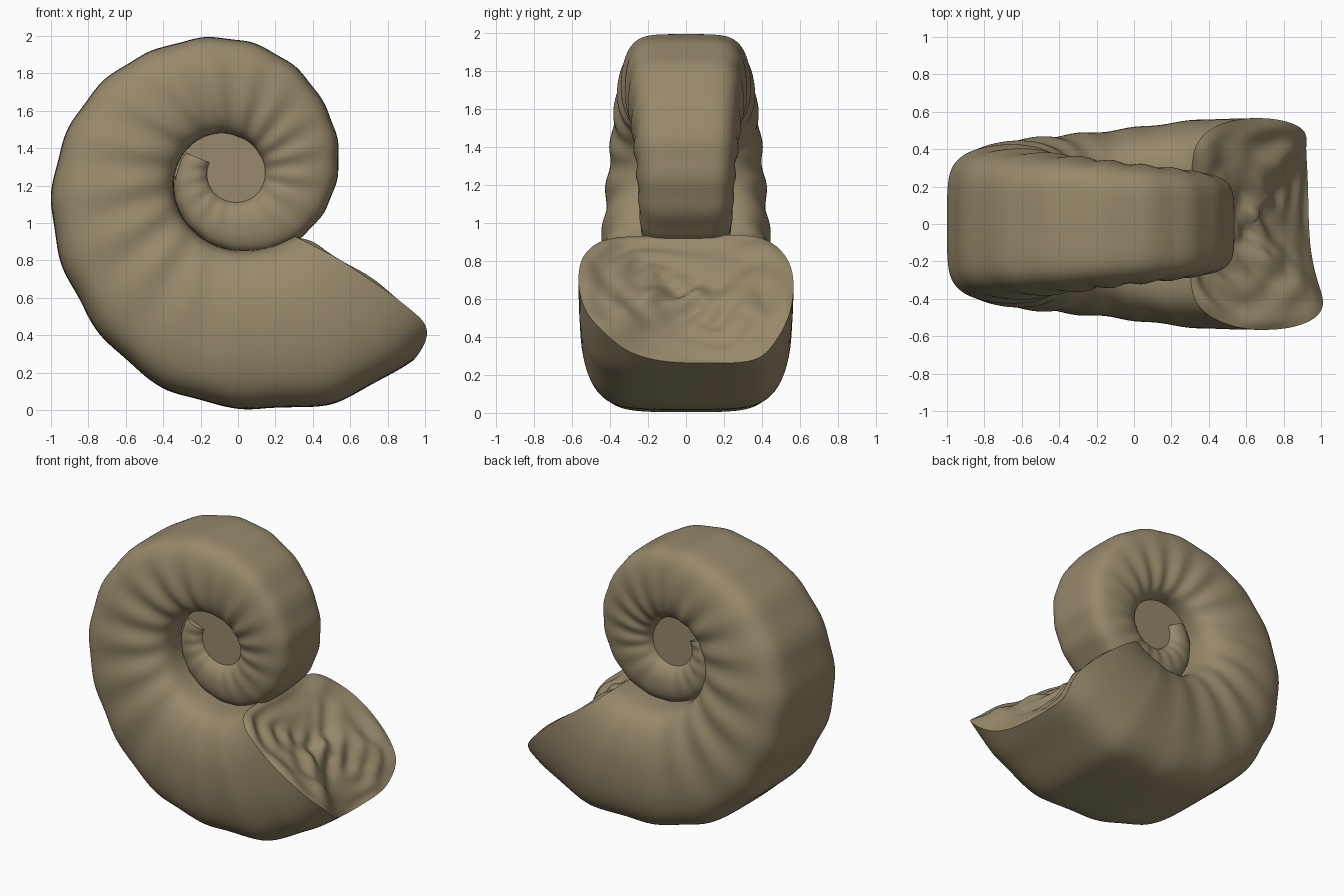
import bpy, bmesh, math, random
from mathutils import Vector, noise

if "Cube" in bpy.data.objects:
    bpy.data.objects.remove(bpy.data.objects["Cube"])

random.seed(4)
CX, CZ = -0.02, 1.27            # spiral axis in the front view

mat = bpy.data.materials.new("fossil tan")
mat.diffuse_color = (0.31, 0.25, 0.145, 1)
mat.use_nodes = True
mat.node_tree.nodes["Principled BSDF"].inputs["Base Color"].default_value = mat.diffuse_color

# Angle back from the aperture side, outer radius, inner radius, half width
WHORL = [(46, 1.375, .467, .57), (67, 1.335, .435, .56), (82, 1.27, .42, .53),
         (106, 1.215, .40, .49), (141, 1.07, .362, .45), (173, .98, .325, .42),
         (207, .875, .28, .385), (240, .768, .235, .355), (276, .70, .19, .32),
         (321, .604, .163, .285), (362, .55, .16, .26), (405, .495, .16, .245),
         (450, .43, .15, .23), (562, .29, .13, .205)]

# Half cross-section: (fraction from inner to outer radius, fraction of half width)
HALF = [(0, .25), (0, .62), (.05, .78), (.14, .89), (.28, .97), (.45, 1.0), (.65, .985),
        (.8, .93), (.9, .85), (.97, .72), (1.0, .53), (1.005, .2)]
PROFILE = [(u, -v) for u, v in HALF] + [(u, v) for u, v in reversed(HALF)]


def whorl_at(a):
    for p, q in zip(WHORL, WHORL[1:]):
        if a <= q[0]:
            t = (a - p[0]) / (q[0] - p[0])
            return [p[i] + (q[i] - p[i]) * t for i in (1, 2, 3)]
    return WHORL[-1][1:]


def clamp(x):
    return max(0, min(1, x))


def ring(a, first=False):
    """One cross-section of the coil, with radial ribs."""
    ro, ri, w = whorl_at(a)
    rib = math.cos(math.radians(a - 46) * 17)
    fade = clamp((a - 60) / 70) * (.5 if a > 380 else 1)
    pts = []
    for u, v in PROFILE:
        side = .026 * math.sin(math.pi * min(1, u + .12)) * fade if u > .01 else 0
        r = ri + (ro - ri) * u + ro * .006 * rib * u * u
        y = w * v * (1 + side * rib)
        ang = -a
        if first:               # broken lip reaches further along the flanks
            if v < 0:
                ang += 7.5 * clamp((-v - .45) / .3) * min(1, u * 4)
            else:
                ang += 4 * clamp((v - .7) / .25) * min(1, u * 4)
            ang += random.uniform(-1, 1)
        ang = math.radians(ang)
        pts.append(Vector((CX + r * math.cos(ang), y, CZ + r * math.sin(ang))))
    return pts


def finish(bm, name, level):
    me = bpy.data.meshes.new(name)
    bm.to_mesh(me)
    bm.free()
    for p in me.polygons:
        p.use_smooth = True
    me.materials.append(mat)
    ob = bpy.data.objects.new(name, me)
    bpy.context.collection.objects.link(ob)
    if level:
        sub = ob.modifiers.new("smooth", 'SUBSURF')
        sub.levels = sub.render_levels = level
    return ob


def bridge(bm, a, b):
    n = len(a)
    for i in range(n):
        bm.faces.new((a[i], a[(i + 1) % n], b[(i + 1) % n], b[i]))


# Coiled shell
rim = ring(46, True)
bm = bmesh.new()
prev = [bm.verts.new(p) for p in rim]
for k in range(1, 173):
    cur = [bm.verts.new(p) for p in ring(46 + k * 3)]
    bridge(bm, prev, cur)
    prev = cur
end = bm.faces.new(prev)
crease = bm.edges.layers.float.new("crease_edge")
for e in end.edges:
    e.smooth = False
    e[crease] = 1
bmesh.ops.recalc_face_normals(bm, faces=bm.faces)
finish(bm, "coiled_shell", 2)

# Rough broken face across the opening
ang = math.radians(46)
out = Vector((math.sin(ang), 0, math.cos(ang)))
mid = Vector((CX + .92 * math.cos(ang), 0, CZ - .92 * math.sin(ang)))
bm = bmesh.new()
prev = [bm.verts.new(p) for p in rim]
RINGS = 14
for k in range(1, RINGS):
    t = k / RINGS
    cur = []
    for p in rim:
        q = p.lerp(mid, t)
        s = (q.x - q.z) * .707
        bump = .045 * noise.noise(Vector((s * 8, q.y * 8, 3.1)))
        bump += .016 * math.sin(s * 30 + q.y * 32)
        cur.append(bm.verts.new(q + out * (bump + .01)))
    bridge(bm, prev, cur)
    prev = cur
c = bm.verts.new(sum((v.co for v in prev), Vector()) / len(prev))
for i in range(len(prev)):
    bm.faces.new((prev[i], prev[(i + 1) % len(prev)], c))
bm.normal_update()
if sum((f.normal * f.calc_area() for f in bm.faces), Vector()).dot(out) < 0:
    bmesh.ops.reverse_faces(bm, faces=bm.faces)
finish(bm, "broken_aperture", 2)

# Flat core filling the middle of the coil on both sides
bm = bmesh.new()
loops = []
for y in (-.165, .165):
    loops.append([bm.verts.new((CX - .02 + .3 * math.cos(i * math.tau / 48), y,
                                CZ + .01 + .3 * math.sin(i * math.tau / 48))) for i in range(48)])
bridge(bm, *loops)
for l in loops:
    bm.faces.new(l)
bmesh.ops.recalc_face_normals(bm, faces=bm.faces)
core = finish(bm, "coil_core", 0)
bpy.context.view_layer.objects.active = core
core.select_set(True)
bpy.ops.object.shade_smooth_by_angle()
